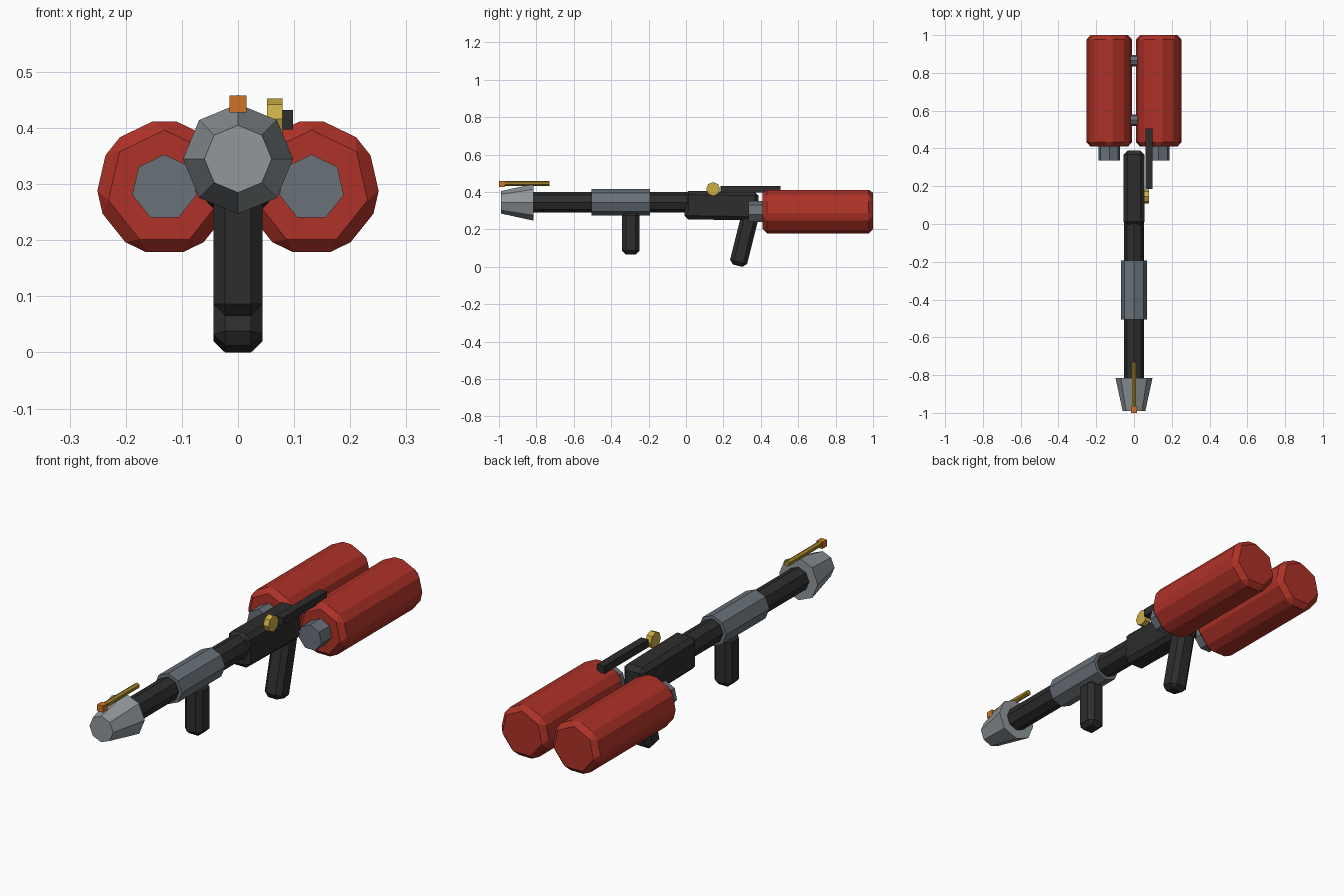
import bpy, bmesh
from math import sin, cos, pi, radians
from mathutils import Vector

cube = bpy.data.objects.get("Cube")
if cube:
    bpy.data.objects.remove(cube, do_unlink=True)


def material(name, rgb):
    m = bpy.data.materials.new(name)
    m.use_nodes = True
    col = (*rgb, 1)
    m.diffuse_color = col
    m.node_tree.nodes["Principled BSDF"].inputs["Base Color"].default_value = col
    return m


RED = material("tank_red", (0.42, 0.032, 0.02))
BLACK = material("dark_metal", (0.026, 0.026, 0.026))
STEEL = material("blue_grey_steel", (0.14, 0.165, 0.19))
LIGHT = material("light_steel", (0.28, 0.31, 0.33))
GOLD = material("gold", (0.60, 0.42, 0.06))
BRASS = material("dark_brass", (0.36, 0.23, 0.02))
ORANGE = material("orange", (0.62, 0.17, 0.018))


def finish(name, bm, mat, bevel=0):
    bmesh.ops.recalc_face_normals(bm, faces=bm.faces)
    if bevel:
        bmesh.ops.bevel(bm, geom=list(bm.edges), offset=bevel, segments=1,
                        affect='EDGES', profile=0.5)
    me = bpy.data.meshes.new(name)
    bm.to_mesh(me)
    bm.free()
    me.materials.append(mat)
    ob = bpy.data.objects.new(name, me)
    bpy.context.collection.objects.link(ob)
    return ob


def prism(name, mat, sides, start, end, r1, r2=None, bevel=0):
    """Prism or frustum between two points, one corner pointing up."""
    start, end = Vector(start), Vector(end)
    side = Vector((0, 1, 0)) if abs(end.x - start.x) > 1e-6 else Vector((1, 0, 0))
    bm = bmesh.new()
    rings = []
    for c, r in ((start, r1), (end, r1 if r2 is None else r2)):
        ring = []
        for i in range(sides):
            a = pi / 2 + 2 * pi * i / sides
            ring.append(bm.verts.new(c + side * r * cos(a) + Vector((0, 0, r * sin(a)))))
        rings.append(ring)
        bm.faces.new(ring)
    for i in range(sides):
        j = (i + 1) % sides
        bm.faces.new((rings[0][i], rings[0][j], rings[1][j], rings[1][i]))
    return finish(name, bm, mat, bevel)


def box(name, mat, centre, size, bevel=0, tilt=0):
    bm = bmesh.new()
    bmesh.ops.create_cube(bm, size=1)
    bmesh.ops.scale(bm, vec=size, verts=bm.verts)
    ob = finish(name, bm, mat, bevel)
    ob.location = centre
    ob.rotation_euler.x = radians(tilt)
    return ob


# Barrel, sleeve and flared nozzle
AXIS = 0.345
prism("barrel", BLACK, 8, (0, -0.85, AXIS), (0, 0.05, AXIS), 0.054)
prism("barrel_sleeve", STEEL, 8, (0, -0.505, AXIS), (0, -0.192, AXIS), 0.07)
prism("nozzle", LIGHT, 8, (0, -0.99, AXIS), (0, -0.815, AXIS), 0.06, 0.098)

# Igniter above the nozzle
prism("igniter_rod", BRASS, 6, (0, -0.97, 0.446), (0, -0.73, 0.446), 0.013)
box("igniter_tip", ORANGE, (0, -0.983, 0.443), (0.03, 0.033, 0.03))

# Receiver and grips
box("receiver", BLACK, (0, 0.19, 0.327), (0.11, 0.395, 0.152), 0.02, -1)
box("front_grip", BLACK, (0, -0.295, 0.18), (0.088, 0.094, 0.23), 0.021)
box("rear_grip", BLACK, (0, 0.31, 0.142), (0.088, 0.094, 0.28), 0.021, -14)

# Side lever and dial
box("side_lever", BLACK, (0.079, 0.345, 0.415), (0.038, 0.32, 0.035))
prism("dial", GOLD, 8, (0.052, 0.145, 0.416), (0.079, 0.145, 0.416), 0.037)

# Twin fuel tanks with valves
for label, s in (("left", 1), ("right", -1)):
    x = 0.131 * s
    prism(label + "_tank", RED, 7, (x, 0.41, 0.294), (x, 1.0, 0.294), 0.128, bevel=0.023)
    prism(label + "_tank_valve", STEEL, 7, (x, 0.335, 0.294), (x, 0.42, 0.294), 0.059)

# Links joining the tanks
for label, y in (("front", 0.55), ("rear", 0.865)):
    prism(label + "_tank_link", STEEL, 8, (-0.06, y, 0.294), (0.06, y, 0.294), 0.03)
